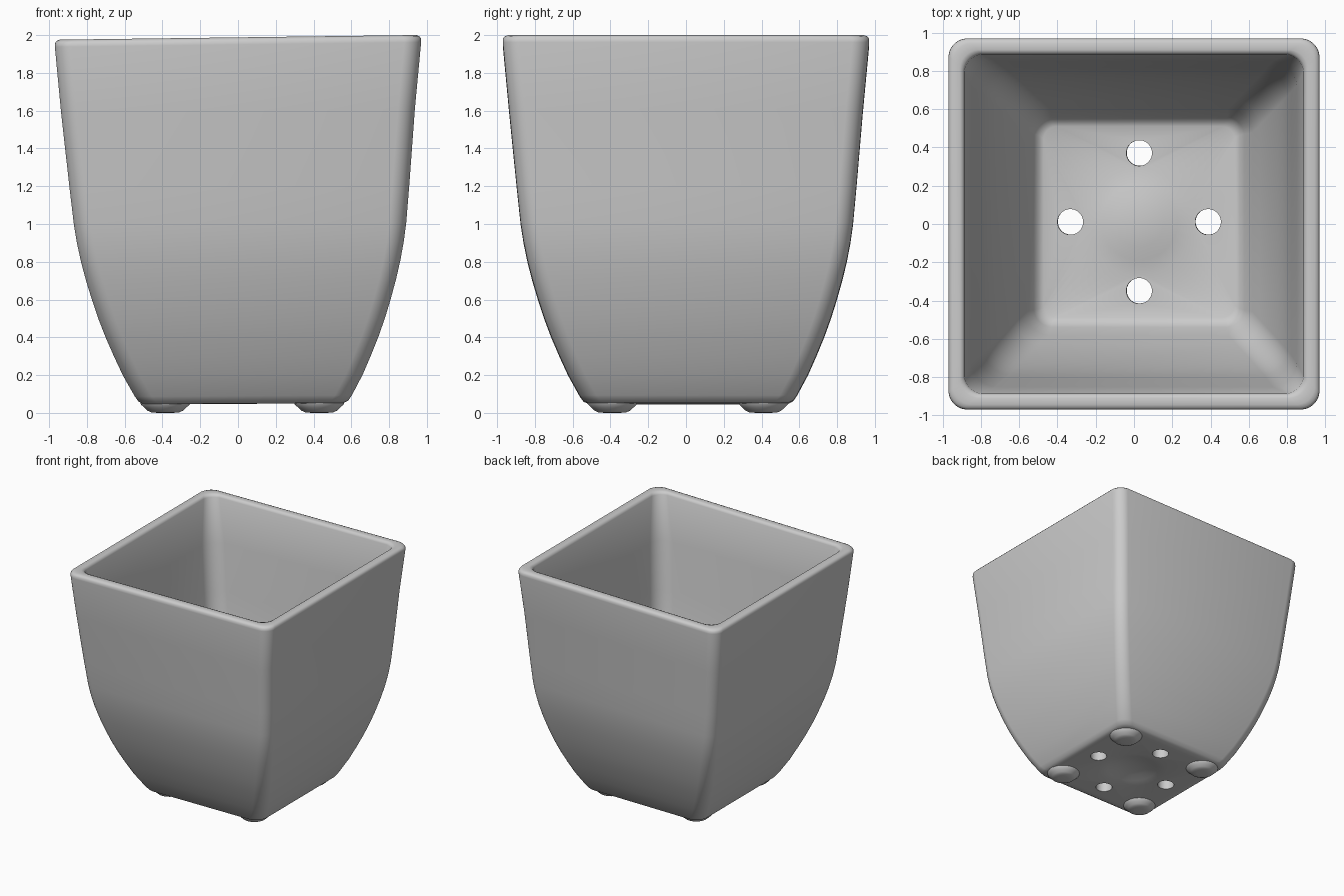
import bpy, bmesh, math
from mathutils import Matrix

cube = bpy.data.objects.get("Cube")
if cube:
    bpy.data.objects.remove(cube)

clay = bpy.data.materials.new("grey glaze")
clay.use_nodes = True
GREY = (0.6, 0.6, 0.6, 1)
clay.diffuse_color = GREY
clay.node_tree.nodes["Principled BSDF"].inputs["Base Color"].default_value = GREY


def ring(bm, half, radius, z, steps=8):
    """Rounded square; a radius equal to half gives a circle."""
    verts = []
    for quarter in range(4):
        mid = math.pi / 4 + quarter * math.pi / 2
        cx = (half - radius) * math.copysign(1, math.cos(mid))
        cy = (half - radius) * math.copysign(1, math.sin(mid))
        for i in range(steps):
            # half-step offset keeps circles evenly divided
            a = (quarter + (i + 0.5) / steps) * math.pi / 2
            verts.append(bm.verts.new((cx + radius * math.cos(a),
                                       cy + radius * math.sin(a), z)))
    return verts


def loft(name, profile):
    """Closed solid through (half width, corner radius, height) rings."""
    bm = bmesh.new()
    rings = [ring(bm, *p) for p in profile]
    for a, b in zip(rings, rings[1:]):
        for i in range(len(a)):
            j = (i + 1) % len(a)
            bm.faces.new((a[i], a[j], b[j], b[i]))
    bm.faces.new(rings[0])
    bm.faces.new(rings[-1])
    bmesh.ops.recalc_face_normals(bm, faces=bm.faces)
    mesh = bpy.data.meshes.new(name)
    bm.to_mesh(mesh)
    bm.free()
    mesh.materials.append(clay)
    obj = bpy.data.objects.new(name, mesh)
    bpy.context.collection.objects.link(obj)
    return obj


def smooth(obj, degrees):
    bpy.ops.object.select_all(action='DESELECT')
    obj.select_set(True)
    bpy.context.view_layer.objects.active = obj
    bpy.ops.object.shade_smooth_by_angle(angle=math.radians(degrees))


# Pot: underside with raised centre, outer wall, rim, inner wall, floor dome
underside = [(0.05, 0.05, 0.095), (0.13, 0.13, 0.085), (0.2, 0.2, 0.068),
             (0.28, 0.28, 0.05), (0.49, 0.09, 0.048)]
outer = [(0.53, 0.1, 0.05), (0.555, 0.1, 0.062), (0.575, 0.1, 0.09),
         (0.635, 0.1, 0.2), (0.68, 0.1, 0.3), (0.722, 0.1, 0.4),
         (0.759, 0.1, 0.5), (0.791, 0.1, 0.6), (0.82, 0.1, 0.7),
         (0.845, 0.1, 0.8), (0.865, 0.1, 0.9), (0.88, 0.1, 1.0),
         (0.9, 0.1, 1.2), (0.937, 0.1, 1.6), (0.97, 0.1, 1.95)]
rim = [(0.969, 0.1, 1.97), (0.96, 0.1, 1.982), (0.945, 0.1, 1.988),
       (0.91, 0.1, 1.988), (0.895, 0.1, 1.982), (0.887, 0.1, 1.965)]
inner = [(half - 0.085, 0.14, z) for half, r, z in reversed(outer[4:-1])]
floor = [(0.55, 0.1, 0.195), (0.525, 0.08, 0.162), (0.5, 0.07, 0.15),
         (0.28, 0.28, 0.148), (0.2, 0.2, 0.165), (0.13, 0.13, 0.18),
         (0.05, 0.05, 0.19)]
pot = loft("pot", underside + outer + rim + inner + floor)

# Four drain holes cut through the floor
cutter = loft("hole_cutter", [(0.067, 0.067, -0.1), (0.067, 0.067, 0.4)])
bm = bmesh.new()
for x, y in ((0.36, 0), (-0.36, 0), (0, 0.36), (0, -0.36)):
    before = len(bm.verts)
    bm.from_mesh(cutter.data)
    bm.verts.ensure_lookup_table()
    bmesh.ops.translate(bm, vec=(x, y, 0), verts=bm.verts[before:])
bm.to_mesh(cutter.data)
bm.free()
cut = pot.modifiers.new("drain holes", 'BOOLEAN')
cut.operation, cut.solver, cut.object = 'DIFFERENCE', 'EXACT', cutter
bpy.context.view_layer.objects.active = pot
bpy.ops.object.modifier_apply(modifier=cut.name)
bpy.data.objects.remove(cutter)

# Hand-thrown lean: base sits slightly off centre, rim rises to the left
for v in pot.data.vertices:
    lean = max(0, 1 - v.co.z / 1.6)
    v.co.z += 0.013 * v.co.x * (0.4 + 0.3 * v.co.z)
    v.co.x += 0.03 * lean
    v.co.y += 0.012 * lean
smooth(pot, 45)

# Low rounded feet under the corners
for side, x in (("left", 0.43), ("right", -0.385)):
    for end, y in (("front", -0.39), ("back", 0.41)):
        foot = loft(f"foot_{end}_{side}",
                    [(r, r, z) for r, z in ((0.04, 0), (0.075, 0.003),
                     (0.095, 0.012), (0.112, 0.028), (0.13, 0.045),
                     (0.135, 0.06))])
        foot.location = (x, y, 0)
        smooth(foot, 60)
